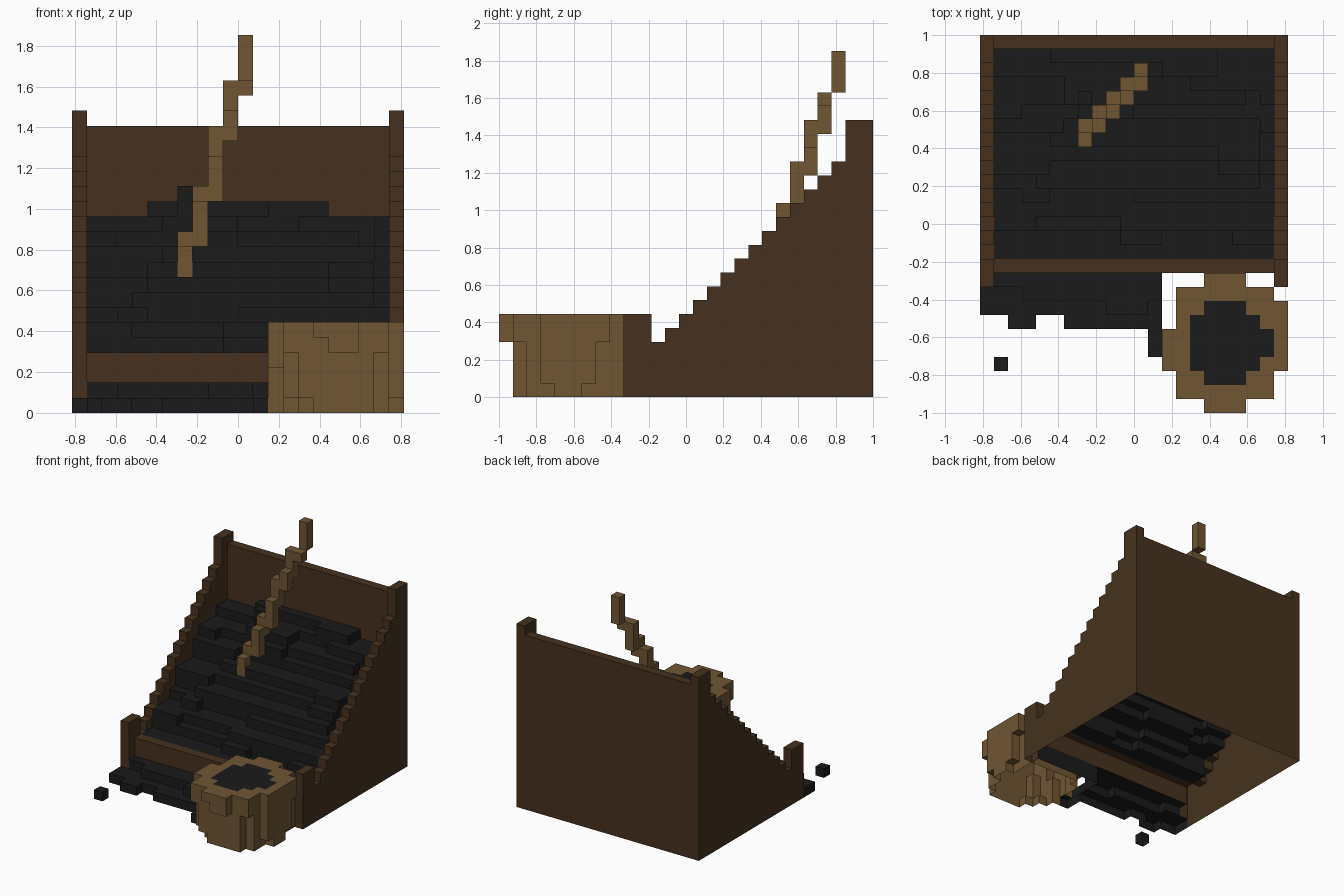
import bpy, bmesh, random
from mathutils import Vector

random.seed(5)
U = 2 / 27                       # size of one cube cell
ORIGIN = Vector((-11 * U, -1, 0))

cube = bpy.data.objects.get("Cube")
if cube:
    bpy.data.objects.remove(cube, do_unlink=True)


def material(name, rgb):
    m = bpy.data.materials.new(name)
    m.use_nodes = True
    m.diffuse_color = (*rgb, 1)
    bsdf = next(n for n in m.node_tree.nodes if n.type == 'BSDF_PRINCIPLED')
    bsdf.inputs["Base Color"].default_value = (*rgb, 1)
    bsdf.inputs["Roughness"].default_value = 0.9
    return m


dark_wood = material("dark wood", (0.061, 0.031, 0.013))
light_wood = material("light wood", (0.162, 0.092, 0.034))
coal = material("coal black", (0.0105, 0.0105, 0.0105))


def block(xs, ys, zs):
    """Cells of a box; each argument is a (first, past-last) pair."""
    return {(i, j, k) for i in range(*xs) for j in range(*ys) for k in range(*zs)}


def build(name, cells, mat, solid):
    """Mesh of the cell faces open to the air; the ground side stays open."""
    bm = bmesh.new()
    verts = {}

    def vert(p):
        key = tuple(p)
        if key not in verts:
            verts[key] = bm.verts.new(ORIGIN + Vector(key) * U)
        return verts[key]

    for c in sorted(cells):
        for axis in range(3):
            for side in (0, 1):
                near = list(c)
                near[axis] += 2 * side - 1
                if tuple(near) in solid or near[2] < 0:
                    continue
                a, b = (axis + 1) % 3, (axis + 2) % 3
                loop = []
                for da, db in ((0, 0), (1, 0), (1, 1), (0, 1)):
                    p = list(c)
                    p[axis] += side
                    p[a] += da
                    p[b] += db
                    loop.append(vert(p))
                bm.faces.new(loop if side else loop[::-1])
    mesh = bpy.data.meshes.new(name)
    bm.to_mesh(mesh)
    bm.free()
    mesh.materials.append(mat)
    obj = bpy.data.objects.new(name, mesh)
    bpy.context.collection.objects.link(obj)


parts = {}


# Stepped side walls with a taller post at each end
def wall_height(j):
    return 6 if j < 11 else 20 if j > 24 else j - 7


for name, i in (("right_wall", 0), ("left_wall", 21)):
    cells = set()
    for j in range(9, 27):
        cells |= block((i, i + 1), (j, j + 1), (0, wall_height(j)))
    parts[name] = (cells, dark_wood)

parts["back_wall"] = (block((1, 21), (26, 27), (0, 19)), dark_wood)
parts["front_board"] = (block((1, 21), (10, 11), (2, 4)), dark_wood)

# Slanted tool handle rising diagonally from the pile
handle = set()
for i, low, mid, high, top in ((7, 9, 11, 11, 12), (8, 11, 14, 13, 15), (9, 14, 17, 16, 19),
                               (10, 18, 20, 19, 22), (11, 21, 22, 22, 25)):
    j = i + 12
    handle |= block((i, i + 1), (j, j + 1), (low, mid))
    handle |= block((i, i + 1), (j + 1, j + 2), (high, top))
parts["tool_handle"] = (handle, light_wood)

# Sloping coal pile: each level starts along a ragged line, below the walls
heights = {(i, j): 4 for i in range(1, 21) for j in range(11, 26)}
for level in range(5, 15):
    i = 1
    while i < 21:
        run = random.randint(2, 5)
        start = round(11 + (level - 4) / 0.74 + random.uniform(-0.8, 0.8))
        for x in range(i, min(i + run, 21)):
            for j in range(min(start, 25), 26):
                if level < 14 or 5 <= x <= 16:
                    heights[x, j] = max(heights[x, j], min(level, wall_height(j)))
        i += run
pile = block((7, 8), (22, 23), (11, 15))
for (i, j), h in heights.items():
    if i < 9 and j < 19:         # keep the foot of the handle clear
        h = min(h, 9)
    pile |= block((i, i + 1), (j, j + 1), (0, h))
parts["coal_pile"] = (pile - handle, coal)

# Coal spilling out under the front board
spill = block((0, 13), (7, 9), (0, 1)) | block((1, 13), (9, 11), (0, 2))
spill |= block((2, 4), (6, 7), (0, 1)) | block((6, 13), (6, 7), (0, 1))
spill |= block((12, 13), (4, 6), (0, 1)) | block((3, 13), (8, 9), (1, 2))
spill |= block((9, 12), (7, 8), (1, 2)) | block((13, 21), (10, 11), (0, 2))
parts["coal_spill"] = (spill, coal)
parts["loose_lump"] = (block((1, 2), (3, 4), (0, 1)), coal)

# Barrel: wide rim over a body with staves of uneven length, filled with coal
fill = block((16, 19), (2, 8), (5, 6)) | block((15, 20), (3, 7), (5, 6))
fill |= block((20, 21), (4, 6), (5, 6))
body = block((14, 21), (2, 9), (1, 6)) | block((15, 21), (2, 9), (0, 1))
body |= block((14, 21), (1, 2), (4, 6)) | block((14, 15), (3, 8), (0, 1))
body |= block((15, 16), (1, 2), (1, 4)) | block((16, 20), (1, 2), (0, 4))
body |= block((16, 19), (0, 1), (5, 6)) | block((17, 19), (0, 1), (4, 5))
body |= block((16, 19), (9, 10), (4, 6))
body |= block((13, 14), (3, 6), (3, 6)) | block((13, 14), (4, 6), (0, 3))
body |= block((21, 22), (3, 7), (1, 6)) | block((21, 22), (4, 6), (0, 1))
body |= block((21, 22), (7, 8), (4, 6))
parts["barrel"] = (body - fill, light_wood)
parts["barrel_coal"] = (fill, coal)

# Faces between touching parts are left out
everything = set().union(*(cells for cells, mat in parts.values()))
for name, (cells, mat) in parts.items():
    build(name, cells, mat, everything)
